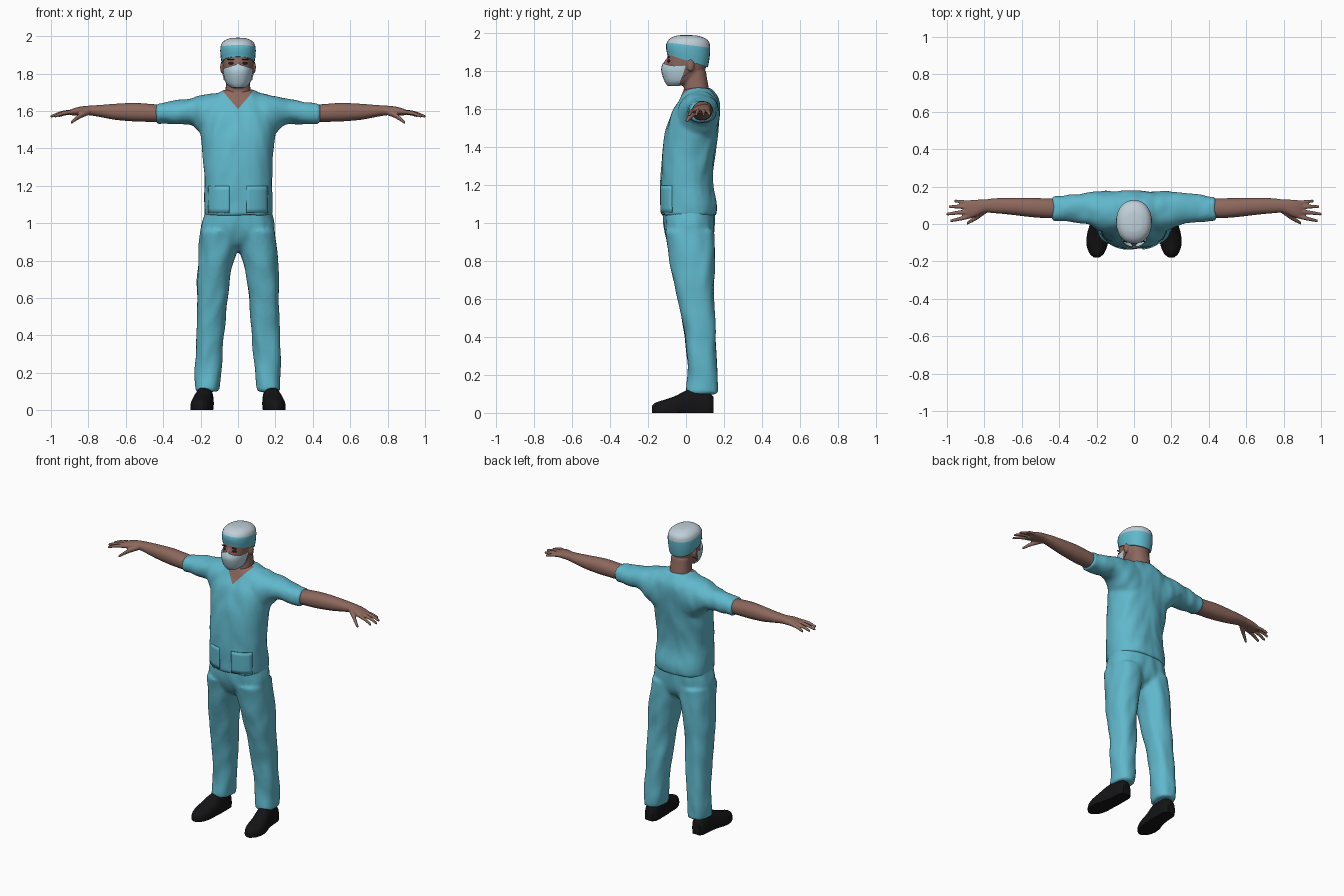
import bpy, bmesh, math
from mathutils import Vector, noise

if "Cube" in bpy.data.objects:
    bpy.data.objects.remove(bpy.data.objects["Cube"])


def material(name, rgb):
    m = bpy.data.materials.new(name)
    m.diffuse_color = (*rgb, 1)
    m.use_nodes = True
    m.node_tree.nodes["Principled BSDF"].inputs["Base Color"].default_value = m.diffuse_color
    return m


TEAL = material("teal cloth", (0.117, 0.48, 0.605))
SKIN = material("brown skin", (0.265, 0.137, 0.108))
MASK = material("pale blue mask", (0.47, 0.64, 0.72))
CAP = material("pale grey cloth", (0.52, 0.62, 0.68))
BLACK = material("black leather", (0.007, 0.007, 0.008))
DARK = material("dark eyes", (0.02, 0.012, 0.01))


def sample(secs, t):
    """Smoothly interpolated section at t."""
    i = 0
    while i < len(secs) - 2 and t > secs[i + 1][0]:
        i += 1
    a, b = secs[i], secs[i + 1]
    p, q = secs[max(i - 1, 0)], secs[min(i + 2, len(secs) - 1)]
    h = b[0] - a[0]
    u = (t - a[0]) / h
    out = []
    for k in range(1, 5):
        ma = (b[k] - p[k]) / (b[0] - p[0]) * h
        mb = (q[k] - a[k]) / (q[0] - a[0]) * h
        out.append((2*u**3 - 3*u*u + 1) * a[k] + (u**3 - 2*u*u + u) * ma
                   + (3*u*u - 2*u**3) * b[k] + (u**3 - u*u) * mb)
    return out


def loft(bm, axis, secs, sides=(1,), p=2.2, n=28, steps=4, floor=False):
    """Rounded sections (t, a0, a1, b0, b1) along an axis, optionally mirrored in x."""
    secs = sorted(secs)
    ts = [a[0] + (b[0] - a[0]) * k / steps for a, b in zip(secs, secs[1:]) for k in range(steps)]
    ts.append(secs[-1][0])
    for s in sides:
        rings = []
        for t in ts:
            a0, a1, b0, b1 = sample(secs, t)
            ring = []
            for k in range(n):
                c, d = math.cos(2*math.pi*k/n), math.sin(2*math.pi*k/n)
                a = (a0 + a1)/2 + (a1 - a0)/2 * math.copysign(abs(c)**(2/p), c)
                b = (b0 + b1)/2 + (b1 - b0)/2 * math.copysign(abs(d)**(2/p), d)
                x, y, z = {'x': (t, a, b), 'y': (a, t, b), 'z': (a, b, t)}[axis]
                ring.append(bm.verts.new((x * s, y, max(z, 0) if floor else z)))
            rings.append(ring)
        for r, q in zip(rings, rings[1:]):
            for k in range(n):
                bm.faces.new((r[k], r[(k+1) % n], q[(k+1) % n], q[k]))
        bm.faces.new(rings[0])
        bm.faces.new(rings[-1])


def ball(bm, c, r, sides=(1, -1)):
    for s in sides:
        vs = bmesh.ops.create_uvsphere(bm, u_segments=16, v_segments=10, radius=1)['verts']
        for v in vs:
            v.co = Vector(((c[0] + v.co.x*r[0]) * s, c[1] + v.co.y*r[1], c[2] + v.co.z*r[2]))


def build(name, bm, mats, voxel=0, smooth=3, folds=0):
    """Turn a bmesh into an object; voxel > 0 fuses its overlapping shells."""
    bmesh.ops.recalc_face_normals(bm, faces=bm.faces)
    me = bpy.data.meshes.new(name)
    bm.to_mesh(me)
    bm.free()
    ob = bpy.data.objects.new(name, me)
    bpy.context.collection.objects.link(ob)
    bpy.ops.object.select_all(action='DESELECT')
    bpy.context.view_layer.objects.active = ob
    ob.select_set(True)
    if voxel:
        m = ob.modifiers.new("fuse", 'REMESH')
        m.mode, m.voxel_size = 'VOXEL', voxel
        m2 = ob.modifiers.new("soften", 'SMOOTH')
        m2.factor, m2.iterations = 0.5, smooth
        bpy.ops.object.modifier_apply(modifier="fuse")
        bpy.ops.object.modifier_apply(modifier="soften")
    if folds:
        normals = [v.normal.copy() for v in ob.data.vertices]
        for v, nrm in zip(ob.data.vertices, normals):
            q = Vector((v.co.x*14, v.co.y*14, v.co.z*8 + abs(v.co.x)*9))
            v.co += nrm * noise.noise(q) * folds
    ob.data.materials.clear()
    for m in mats:
        ob.data.materials.append(m)
    bpy.ops.object.shade_smooth_by_angle(angle=math.radians(50))
    return ob


def paint(ob, planes, rule):
    """Cut clean colour borders, then colour faces that satisfy the rule."""
    bm = bmesh.new()
    bm.from_mesh(ob.data)
    for co, no in planes:
        bmesh.ops.bisect_plane(bm, geom=bm.verts[:] + bm.edges[:] + bm.faces[:],
                               plane_co=co, plane_no=no)
    for f in bm.faces:
        f.material_index = int(rule(f.calc_center_median()))
    bm.to_mesh(ob.data)
    bm.free()


BOTH = (1, -1)

# Tunic: body and short sleeves
torso = [(z, -w, w, f, b) for z, w, f, b in (
    (1.04, .183, -.131, .160), (1.10, .184, -.133, .163), (1.20, .179, -.134, .143),
    (1.30, .184, -.131, .146), (1.42, .191, -.119, .160), (1.50, .200, -.102, .173),
    (1.58, .200, -.077, .180), (1.65, .165, -.037, .174), (1.70, .100, -.012, .142),
    (1.712, .08, -.002, .13))]
bm = bmesh.new()
loft(bm, 'z', torso, p=2.4)
loft(bm, 'x', [(.08, -.04, .172, 1.42, 1.70), (.14, -.045, .176, 1.43, 1.692),
               (.20, -.03, .174, 1.48, 1.682), (.25, .0, .168, 1.525, 1.668),
               (.34, .01, .158, 1.53, 1.652), (.437, .018, .147, 1.53, 1.638)], BOTH)
tunic = build("tunic", bm, [TEAL, SKIN], .011, 4, .007)
# V neckline
paint(tunic, [((0, 0, 1.61), (1, 0, -.85)), ((0, 0, 1.61), (-1, 0, -.85))],
      lambda c: c.y < .05 and abs(c.x) < (c.z - 1.61) * .85)

# Tunic pockets following the front of the body
bm = bmesh.new()
for s in BOTH:
    grid = []
    for j in range(7):
        z = 1.055 + j * .024
        a0, a1, b0, b1 = sample(torso, z)
        row = []
        for i in range(9):
            x = .045 + i * .0145
            y = (b0 + b1)/2 - (b1 - b0)/2 * (1 - (x/a1)**2.4)**(1/2.4) - .005
            row.append(bm.verts.new((x * s, y, z)))
        grid.append(row)
    for r, q in zip(grid, grid[1:]):
        for i in range(8):
            vs = (r[i], r[i+1], q[i+1], q[i])
            bm.faces.new(vs if s > 0 else vs[::-1])
pockets = build("tunic_pockets", bm, [TEAL])
pockets.modifiers.new("thickness", 'SOLIDIFY').thickness = .006

# Trousers
bm = bmesh.new()
loft(bm, 'z', [(.85, -.06, .06, -.03, .08), (.89, -.16, .16, -.08, .13),
               (.96, -.20, .20, -.112, .15), (1.07, -.178, .178, -.122, .15)], p=2.4)
loft(bm, 'z', [(.10, .102, .226, .0, .166), (.20, .090, .231, .008, .166),
               (.40, .074, .223, -.006, .157), (.60, .056, .221, -.046, .147),
               (.75, .034, .216, -.076, .15), (.86, .004, .209, -.095, .152),
               (.96, .0, .200, -.112, .15)], BOTH, p=2.3)
build("trousers", bm, [TEAL], .011, 4, .008)

# Shoes
bm = bmesh.new()
loft(bm, 'y', [(.145, .15, .205, -.03, .085), (.12, .132, .22, -.05, .11),
               (.05, .13, .226, -.05, .128), (.0, .13, .236, -.05, .118),
               (-.05, .135, .25, -.05, .092), (-.11, .141, .254, -.04, .07),
               (-.16, .162, .236, -.03, .054), (-.18, .187, .213, -.01, .036)],
     BOTH, p=2.4, floor=True)
build("shoes", bm, [BLACK])

# Arms, hands, fingers and thumbs
bm = bmesh.new()
loft(bm, 'x', [(.38, .03, .135, 1.54, 1.63), (.50, .033, .138, 1.542, 1.64),
               (.56, .038, .14, 1.544, 1.643), (.66, .05, .14, 1.553, 1.638),
               (.75, .058, .137, 1.57, 1.631), (.80, .06, .131, 1.577, 1.628),
               (.85, .038, .13, 1.577, 1.622), (.885, .03, .126, 1.576, 1.612),
               (.90, .037, .12, 1.58, 1.605)], BOTH)
digits = (((.86, .045, 1.597, .012), (.93, .028, 1.589, .011), (.983, .016, 1.570, .008)),
          ((.86, .067, 1.599, .012), (.94, .061, 1.590, .011), (1.002, .052, 1.570, .008)),
          ((.86, .089, 1.597, .012), (.94, .093, 1.589, .011), (.99, .092, 1.572, .008)),
          ((.86, .110, 1.593, .012), (.92, .119, 1.586, .010), (.962, .124, 1.572, .008)),
          ((.79, .075, 1.598, .018), (.845, .034, 1.573, .015), (.895, .002, 1.536, .009)))
for d in digits:
    loft(bm, 'x', [(x, y - r, y + r, z - r, z + r) for x, y, z, r in d], BOTH, p=2, n=12)
build("arms_and_hands", bm, [SKIN], .0055, 2)

# Head, neck, nose and ears
bm = bmesh.new()
loft(bm, 'z', [(1.725, -.032, .032, -.085, .0), (1.75, -.055, .055, -.10, .05),
               (1.80, -.073, .073, -.103, .097), (1.86, -.081, .081, -.10, .112),
               (1.92, -.082, .082, -.088, .112), (1.96, -.05, .05, -.05, .08)])
loft(bm, 'z', [(1.60, -.085, .085, -.03, .15), (1.68, -.07, .07, -.014, .126),
               (1.74, -.065, .065, -.01, .115), (1.80, -.062, .062, -.0, .105)])
ball(bm, (0, -.102, 1.825), (.015, .018, .04), (1,))
ball(bm, (.084, .024, 1.832), (.012, .02, .034))
build("head_and_neck", bm, [SKIN], .006, 3)

# Eyes and eyebrows
bm = bmesh.new()
ball(bm, (.034, -.09, 1.855), (.017, .008, .008))
ball(bm, (.036, -.092, 1.875), (.022, .006, .004))
build("eyes_and_eyebrows", bm, [DARK])

# Face mask wrapping the front of the face
bm = bmesh.new()
loft(bm, 'z', [(1.724, -.038, .038, -.098, .02), (1.745, -.062, .062, -.112, .06),
               (1.79, -.077, .077, -.128, .10), (1.82, -.080, .080, -.130, .11),
               (1.858, -.078, .078, -.115, .11)])
for co, no in (((0, -.005, 1.82), (0, 1, -.3)), ((.03, -.09, 1.842), (.3, .0, 1)),
               ((-.03, -.09, 1.842), (-.3, .0, 1))):
    bmesh.ops.bisect_plane(bm, geom=bm.verts[:] + bm.edges[:] + bm.faces[:],
                           plane_co=co, plane_no=no, clear_outer=True)
build("face_mask", bm, [MASK])

# Mask straps to the ears
bm = bmesh.new()
for z0, z1 in ((1.825, 1.858), (1.765, 1.805)):
    loft(bm, 'y', [(-.02, .07, .076, z0 - .003, z0 + .003),
                   (.03, .079, .085, z1 - .003, z1 + .003)], BOTH, n=8)
build("mask_straps", bm, [MASK])

# Surgical cap: teal band with a pale crown, lower at the back
bm = bmesh.new()
loft(bm, 'z', [(1.855, -.088, .088, -.10, .115), (1.90, -.094, .094, -.105, .125),
               (1.945, -.093, .093, -.102, .126), (1.972, -.078, .078, -.083, .108),
               (1.988, -.045, .045, -.045, .066), (1.991, -.015, .015, -.01, .03)])
for v in bm.verts:
    v.co.z -= .32 * (v.co.y - .01) * min(1, max(.06, (1.955 - v.co.z) / .09))
cap = build("cap", bm, [TEAL, CAP])
paint(cap, [((0, 0, 1.94), (0, .12, 1))], lambda c: c.z + .12 * c.y > 1.94)
